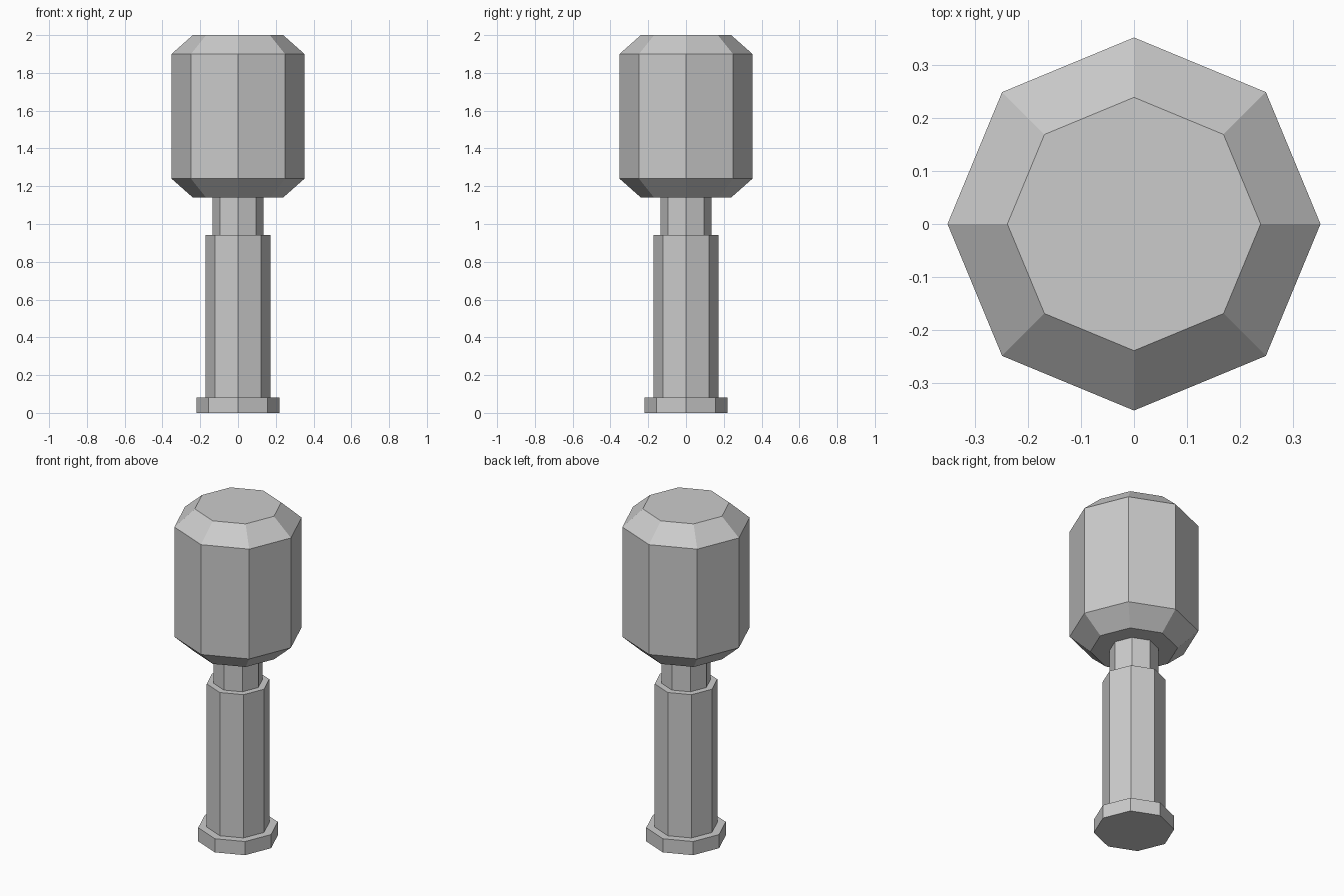
import bpy, bmesh
from math import cos, sin, tau

if "Cube" in bpy.data.objects:
    bpy.data.objects.remove(bpy.data.objects["Cube"])

SIDES = 8


def lathe(name, profile):
    """Closed octagonal solid from (radius, z) pairs, corners on the axes."""
    bm = bmesh.new()
    rings = [[bm.verts.new((r * cos(tau * i / SIDES), r * sin(tau * i / SIDES), z))
              for i in range(SIDES)] for r, z in profile]
    for low, high in zip(rings, rings[1:]):
        for i in range(SIDES):
            j = (i + 1) % SIDES
            bm.faces.new((low[i], low[j], high[j], high[i]))
    bm.faces.new(rings[0][::-1])
    bm.faces.new(rings[-1])
    mesh = bpy.data.meshes.new(name)
    bm.to_mesh(mesh)
    bm.free()
    obj = bpy.data.objects.new(name, mesh)
    bpy.context.collection.objects.link(obj)
    return obj


# Flared end cap, grip, and thinner neck
lathe("end_cap", [(0.22, 0), (0.22, 0.082)])
lathe("handle", [(0.173, 0.082), (0.173, 0.943)])
lathe("neck", [(0.135, 0.943), (0.135, 1.14)])

# Chamfered head
lathe("head", [(0.239, 1.14), (0.352, 1.24), (0.352, 1.9), (0.239, 2.0)])
